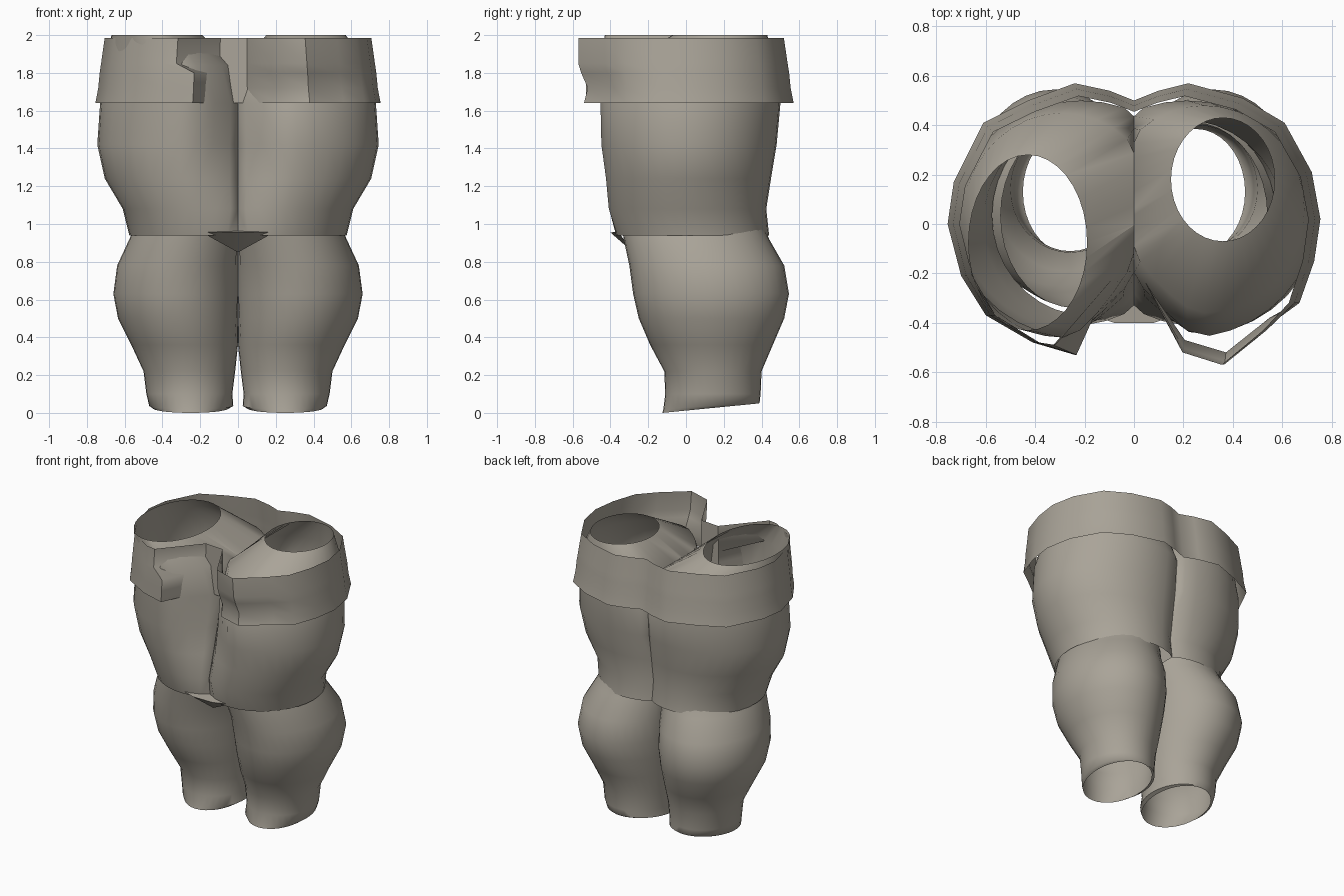
import bpy, bmesh, math

cube = bpy.data.objects.get("Cube")
if cube:
    bpy.data.objects.remove(cube, do_unlink=True)

# One fabric colour for everything
COLOUR = (0.40, 0.37, 0.315, 1)
fabric = bpy.data.materials.new("warm grey fabric")
fabric.use_nodes = True
fabric.diffuse_color = COLOUR
bsdf = fabric.node_tree.nodes["Principled BSDF"]
bsdf.inputs["Base Color"].default_value = COLOUR
bsdf.inputs["Roughness"].default_value = 0.8

SIDES = 36


def finish(name, bm, angle=50):
    """Turn a bmesh into a shaded, coloured object."""
    bmesh.ops.recalc_face_normals(bm, faces=bm.faces)
    mesh = bpy.data.meshes.new(name)
    bm.to_mesh(mesh)
    bm.free()
    mesh.materials.append(fabric)
    ob = bpy.data.objects.new(name, mesh)
    bpy.context.collection.objects.link(ob)
    bpy.ops.object.select_all(action="DESELECT")
    ob.select_set(True)
    bpy.context.view_layer.objects.active = ob
    bpy.ops.object.shade_smooth_by_angle(angle=math.radians(angle))


def loft(rings):
    """Skin closed rings of points that all have the same count."""
    bm = bmesh.new()
    rows = [[bm.verts.new(p) for p in ring] for ring in rings]
    for a, b in zip(rows, rows[1:]):
        for i in range(len(a)):
            j = (i + 1) % len(a)
            bm.faces.new((a[i], a[j], b[j], b[i]))
    return bm


def section(side, z, x_in, x_out, front, back, dip=0, tilt=0):
    """Oval cross-section, flattened where it meets the centre plane."""
    cx, rx = (x_in + x_out) / 2, (x_out - x_in) / 2
    cy, ry = (front + back) / 2, (back - front) / 2
    ring = []
    for i in range(SIDES):
        a = math.tau * i / SIDES
        x = max(cx + rx * math.cos(a), 0)
        y = cy + ry * math.sin(a)
        if y < cy:                           # front crease along the seam
            y = min(y + dip * max(0, 1 - x / 0.25), cy)
        ring.append((side * x, y, z + tilt * (y - front) / (back - front)))
    return ring


# Lower legs: bulging tubes with open, tilted hems
lower = [
    (1.00, -0.06, 0.54, -0.34, 0.41),
    (0.92, -0.05, 0.575, -0.33, 0.44),
    (0.78, -0.03, 0.64, -0.30, 0.52),
    (0.63, -0.02, 0.66, -0.28, 0.545),
    (0.50, -0.01, 0.635, -0.25, 0.52),
    (0.36, 0.0, 0.565, -0.19, 0.46),
    (0.22, 0.015, 0.50, -0.115, 0.40),
    (0.10, 0.03, 0.485, -0.11, 0.395),
    (0.02, 0.025, 0.47, -0.12, 0.39, 0, 0.035),
    (0.0, 0.05, 0.45, -0.125, 0.385, 0, 0.05),
]

# Upper legs: two lobes joined along the centre seam
upper = [
    (1.64, -0.30, 0.73, -0.46, 0.50, 0.20),
    (1.42, -0.30, 0.745, -0.455, 0.48, 0.16),
    (1.24, -0.28, 0.705, -0.43, 0.45, 0.09),
    (1.08, -0.24, 0.61, -0.415, 0.425, 0.03),
    (0.94, -0.20, 0.575, -0.37, 0.44),
]

# Each lobe closes in to its own offset opening at the top
openings = {
    "left": (1, [(2.0, 0.15, 0.57, -0.07, 0.43),
                 (1.84, -0.12, 0.69, -0.36, 0.48, 0.12)]),
    "right": (-1, [(2.0, 0.19, 0.67, -0.43, 0.28),
                   (1.84, -0.12, 0.70, -0.46, 0.45, 0.18)]),
}
for name, (side, top) in openings.items():
    finish(name + "_lower_leg", loft([section(side, *r) for r in lower]))
    finish(name + "_upper_leg", loft([section(side, *r) for r in top + upper]))

# Waistband: flared wall with a recessed front notch
outline = [
    (-0.24, -0.53), (-0.41, -0.48), (-0.60, -0.37), (-0.70, -0.21),
    (-0.755, 0.0), (-0.73, 0.17), (-0.61, 0.41), (-0.43, 0.50),
    (-0.24, 0.57), (-0.10, 0.54), (0, 0.50), (0.10, 0.54),
    (0.22, 0.57), (0.44, 0.51), (0.61, 0.41), (0.72, 0.21),
    (0.755, 0.02), (0.73, -0.15), (0.67, -0.32), (0.56, -0.43),
    (0.38, -0.57), (0.21, -0.52), (0.05, -0.24), (-0.10, -0.23),
]


def band_ring(z, narrow, pinch, step):
    ring = []
    for i, (x, y) in enumerate(outline):
        if i == 0:                           # stepped end of the overlap
            x, y = x - step, y + step * 0.4
        if y < -0.4 and x > 0:
            y += pinch                       # fold running along the left front
        elif y > 0:
            y *= 1 - narrow * 1.4
        ring.append((x * (1 - narrow), y, z))
    return ring


band = [(1.64, 0, 0.03, 0), (1.72, 0.02, 0.05, 0), (1.80, 0.03, 0.015, 0),
        (1.85, 0.04, 0, 0.10), (1.985, 0.065, 0, 0.10)]
finish("waistband", loft([band_ring(*b) for b in band]))

# Small pointed fold where the legs meet at the front
bm = bmesh.new()
tip = [bm.verts.new(p) for p in
       ((-0.20, -0.36, 0.96), (-0.08, -0.40, 0.955), (0.08, -0.40, 0.955),
        (0.20, -0.36, 0.96))]
low = bm.verts.new((0, -0.28, 0.85))
rear = bm.verts.new((0, -0.30, 0.965))
for a, b in zip(tip, tip[1:]):
    bm.faces.new((a, b, low))
    bm.faces.new((b, a, rear))
finish("crotch_fold", bm)
